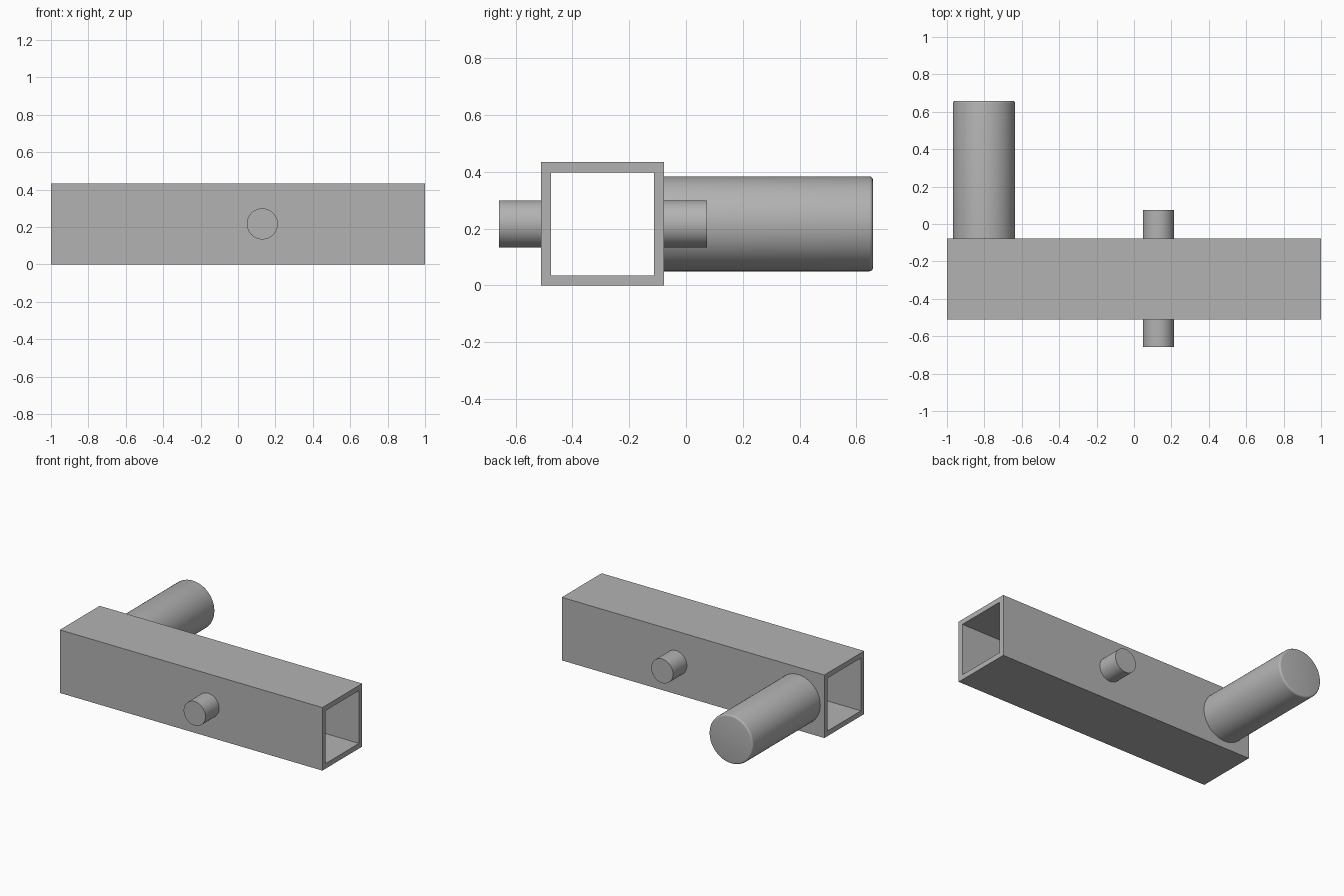
import bpy
import bmesh
import math
from mathutils import Matrix, Vector

if "Cube" in bpy.data.objects:
    bpy.data.objects.remove(bpy.data.objects["Cube"])

grey = bpy.data.materials.new("steel grey")
grey.use_nodes = True
colour = (0.45, 0.45, 0.45, 1)
grey.diffuse_color = colour
grey.node_tree.nodes["Principled BSDF"].inputs["Base Color"].default_value = colour

FRONT, BACK = -0.51, -0.077     # outer wall planes of the tube
HEIGHT, WALL = 0.434, 0.05
MID_Z = HEIGHT / 2


def add_object(name, bm):
    bmesh.ops.recalc_face_normals(bm, faces=bm.faces)
    mesh = bpy.data.meshes.new(name)
    bm.to_mesh(mesh)
    bm.free()
    mesh.materials.append(grey)
    obj = bpy.data.objects.new(name, mesh)
    bpy.context.collection.objects.link(obj)
    return obj


def rod(name, x, y0, y1, radius, sides, rounding=0):
    """Round bar along y, with an optional rounded rim at its y1 end."""
    bm = bmesh.new()
    place = Matrix.Translation((x, (y0 + y1) / 2, MID_Z)) @ Matrix.Rotation(math.pi / 2, 4, "X")
    bmesh.ops.create_cone(bm, cap_ends=True, segments=sides, radius1=radius,
                          radius2=radius, depth=abs(y1 - y0), matrix=place)
    if rounding:
        rim = [e for e in bm.edges if all(abs(v.co.y - y1) < 1e-4 for v in e.verts)]
        bmesh.ops.bevel(bm, geom=rim, offset=rounding, segments=4,
                        profile=0.5, affect="EDGES")
    obj = add_object(name, bm)
    bpy.ops.object.select_all(action="DESELECT")
    obj.select_set(True)
    bpy.context.view_layer.objects.active = obj
    bpy.ops.object.shade_smooth_by_angle(angle=math.radians(35))


# Square hollow tube: inset both ends and join the openings
bm = bmesh.new()
size = Vector((2, BACK - FRONT, HEIGHT))
centre = Vector((0, (FRONT + BACK) / 2, MID_Z))
bmesh.ops.create_cube(bm, size=1, matrix=Matrix.Translation(centre) @ Matrix.Diagonal(size).to_4x4())
bm.normal_update()
ends = [f for f in bm.faces if abs(f.normal.x) > 0.9]
bmesh.ops.inset_individual(bm, faces=ends, thickness=WALL)
rims = [e for f in ends for e in f.edges]
bmesh.ops.delete(bm, geom=ends, context="FACES_ONLY")
bmesh.ops.bridge_loops(bm, edges=rims)
add_object("square_tube", bm)

# Short pivot pins on both sides, and the large handle at the back
rod("front_pin", 0.13, FRONT, -0.658, 0.083, 48)
rod("back_pin", 0.13, BACK, 0.074, 0.083, 48)
rod("handle", -0.802, BACK, 0.658, 0.167, 64, rounding=0.012)
